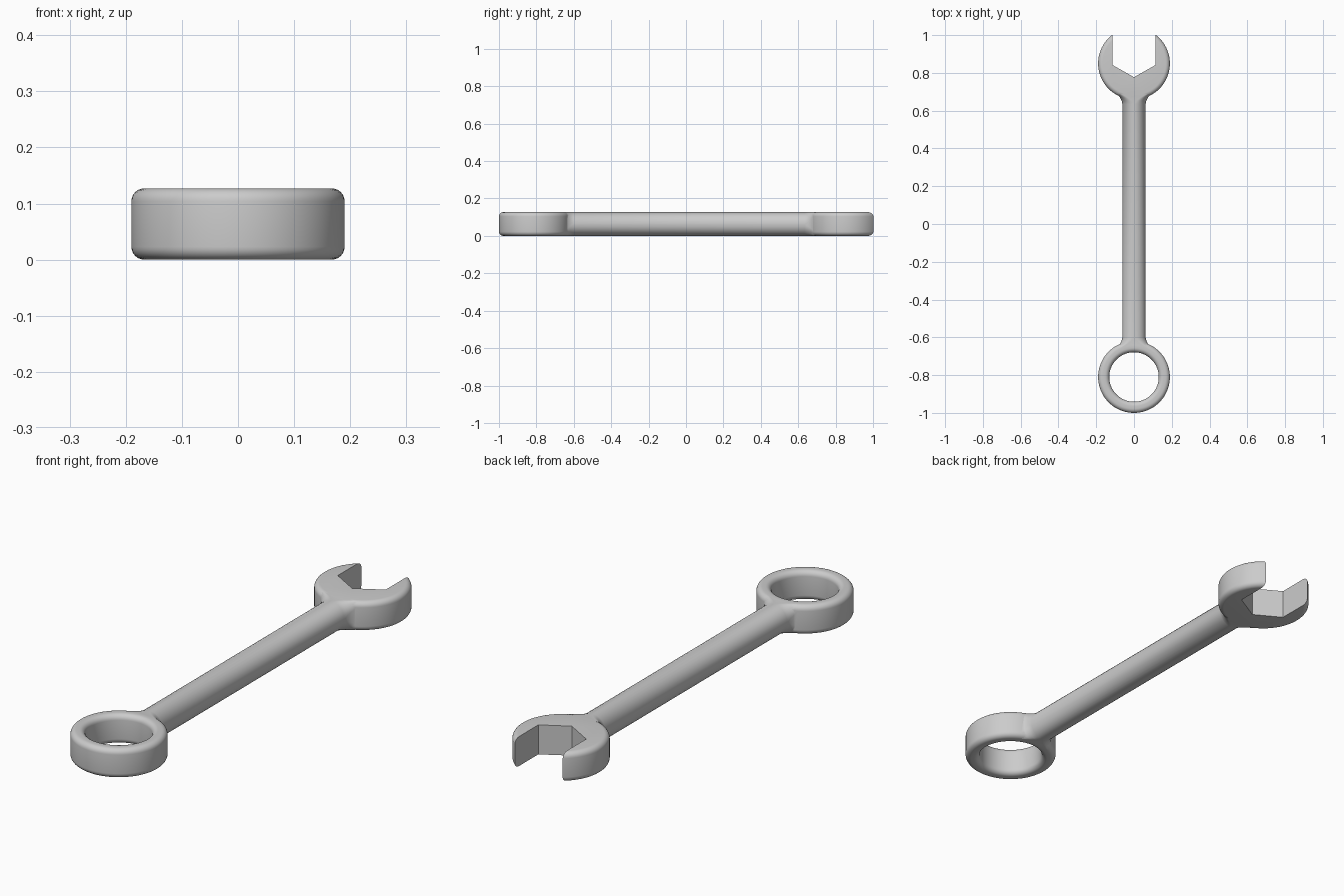
import bpy, bmesh
from math import sin, cos, pi, radians

if "Cube" in bpy.data.objects:
    bpy.data.objects.remove(bpy.data.objects["Cube"])

H = 0.127          # overall thickness
MID = H / 2
R = 0.19           # outer radius of both heads
FILLET = 0.023


def loft(name, loops, closed=False):
    """Skin successive point loops; cap the ends, or join last to first."""
    bm = bmesh.new()
    rows = [[bm.verts.new(p) for p in loop] for loop in loops]
    n = len(rows[0])
    pairs = list(zip(rows, rows[1:] + rows[:1])) if closed else list(zip(rows, rows[1:]))
    for a, b in pairs:
        for i in range(n):
            j = (i + 1) % n
            bm.faces.new((a[i], a[j], b[j], b[i]))
    if not closed:
        bm.faces.new(rows[0])
        bm.faces.new(rows[-1])
    bmesh.ops.recalc_face_normals(bm, faces=bm.faces)
    mesh = bpy.data.meshes.new(name)
    bm.to_mesh(mesh)
    bm.free()
    ob = bpy.data.objects.new(name, mesh)
    bpy.context.collection.objects.link(ob)
    return ob


def circle(r, y, z, n=96):
    return [(r * cos(2 * pi * i / n), y + r * sin(2 * pi * i / n), z) for i in range(n)]


def corner(cx, cz, r, start, steps=6):
    """Quarter-round profile points, counter-clockwise from start degrees."""
    return [(cx + r * cos(radians(start + 90 * i / steps)),
             cz + r * sin(radians(start + 90 * i / steps))) for i in range(steps + 1)]


def section(y, w, r, h=MID - 0.0003):
    """Rounded-rectangle cross-section across the shaft."""
    pts = []
    for sx, sz, start in ((1, 1, 0), (-1, 1, 90), (-1, -1, 180), (1, -1, 270)):
        pts += corner(sx * (w - r), MID + sz * (h - r), r, start, 8)
    return [(x, y, z) for x, z in pts]


def boolean(target, other, operation):
    mod = target.modifiers.new(operation, 'BOOLEAN')
    mod.operation, mod.object, mod.solver = operation, other, 'EXACT'
    bpy.context.view_layer.objects.active = target
    bpy.ops.object.modifier_apply(modifier=mod.name)
    bpy.data.objects.remove(other)


# Box end: rounded-rectangle profile revolved into a ring
outer = corner(R - FILLET, FILLET, FILLET, 270) + corner(R - FILLET, H - FILLET, FILLET, 0)
RI = 0.131
inner = corner(RI + FILLET, H - FILLET, FILLET, 90) + corner(RI + FILLET, FILLET, FILLET, 180)
ring = loft("ring_end", [circle(r, -0.81, z) for r, z in outer + inner], closed=True)

# Open end: rounded disc with a hexagonal slot cut through it
jaw = loft("open_end", [circle(r, 0.85, z) for r, z in outer])
S = 0.114
slot_outline = [(-S, 1.2), (-S, 0.842), (0, 0.777), (S, 0.842), (S, 1.2)]
slot = loft("slot_cutter", [[(x, y, z) for x, y in slot_outline] for z in (-0.1, 0.3)])
slot.hide_render = True
boolean(jaw, slot, 'DIFFERENCE')

# Round shaft flaring into both heads
flare = [(0.652, 0.092, 0.026), (0.643, 0.081, 0.032), (0.632, 0.072, 0.041),
         (0.618, 0.0655, 0.051), (0.60, 0.0615, 0.0613)]
sections = [section(-y, w, r) for y, w, r in flare]
sections += [section(y + 0.035, w, r) for y, w, r in reversed(flare)]
wrench = loft("wrench", sections)
boolean(wrench, ring, 'UNION')
boolean(wrench, jaw, 'UNION')

# Smooth shading with crisp slot edges
bpy.ops.object.select_all(action='DESELECT')
wrench.select_set(True)
bpy.context.view_layer.objects.active = wrench
bpy.ops.object.shade_smooth_by_angle(angle=radians(35))
